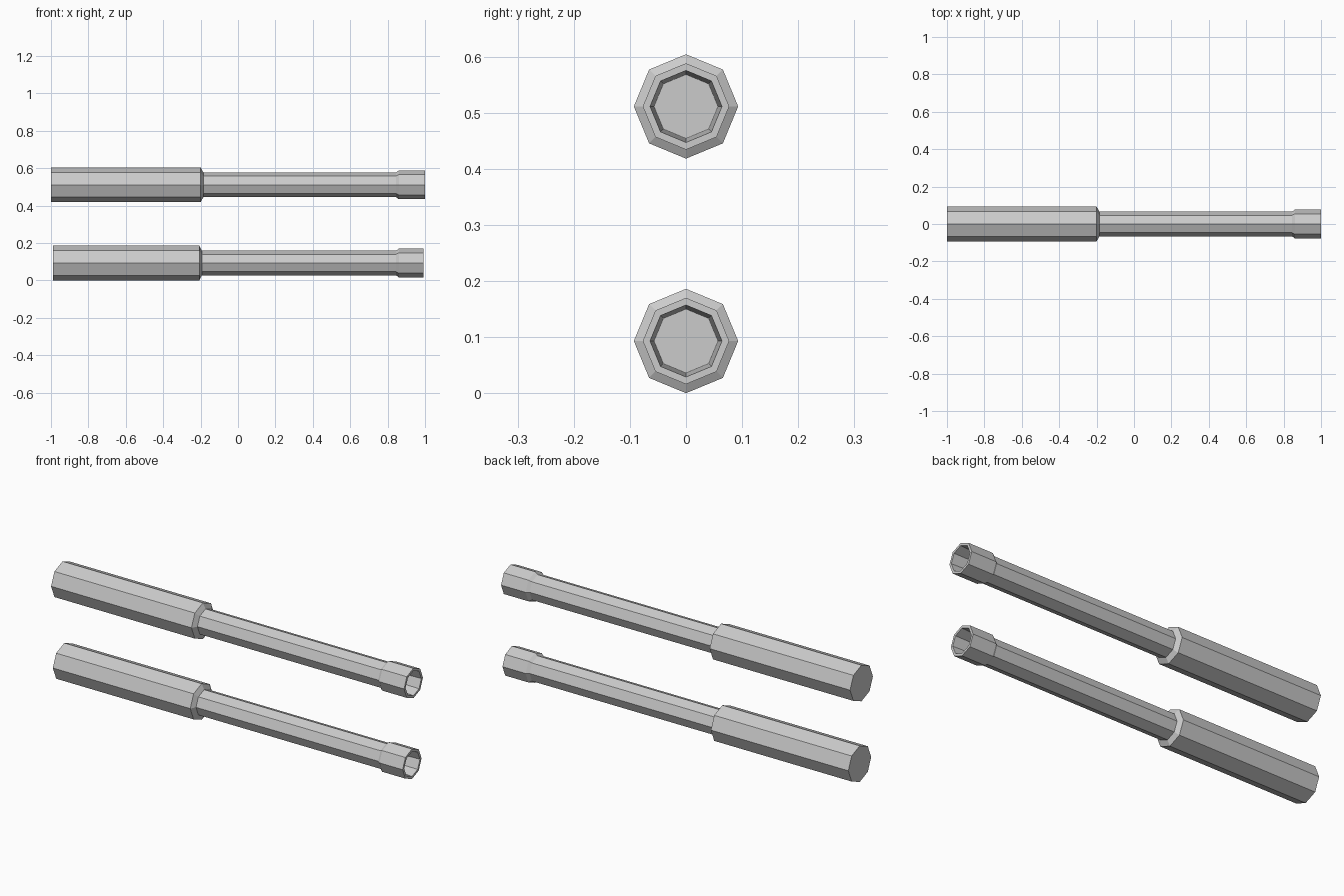
import bpy, bmesh, math

if "Cube" in bpy.data.objects:
    bpy.data.objects.remove(bpy.data.objects["Cube"])

SIDES = 8

def barrel(name, z, profile):
    """Spin an (x, radius) profile into a closed eight-sided body along x."""
    bm = bmesh.new()
    rings = []
    for x, r in profile:
        ring = []
        for i in range(SIDES):
            a = 2 * math.pi * i / SIDES
            ring.append(bm.verts.new((x, r * math.cos(a), z + r * math.sin(a))))
        rings.append(ring)
    for a, b in zip(rings, rings[1:]):
        for i in range(SIDES):
            j = (i + 1) % SIDES
            bm.faces.new((a[i], a[j], b[j], b[i]))
    # rear cap and bore floor
    bm.faces.new(rings[0])
    bm.faces.new(rings[-1])
    bmesh.ops.recalc_face_normals(bm, faces=bm.faces)
    mesh = bpy.data.meshes.new(name)
    bm.to_mesh(mesh)
    bm.free()
    obj = bpy.data.objects.new(name, mesh)
    bpy.context.collection.objects.link(obj)
    return obj

def profile(rear, shoulder, neck, front):
    return [
        (rear, 0.093), (shoulder, 0.093),        # thick rear sleeve
        (neck, 0.066), (0.845, 0.066),           # slim tube
        (0.86, 0.077), (front, 0.077),           # flared muzzle
        (front, 0.064), (0.85, 0.057),           # tapered bore
    ]

# upper and lower barrels
barrel("upper_barrel", 0.511, profile(-1.0, -0.20, -0.185, 1.0))
barrel("lower_barrel", 0.093, profile(-0.99, -0.207, -0.193, 0.992))
